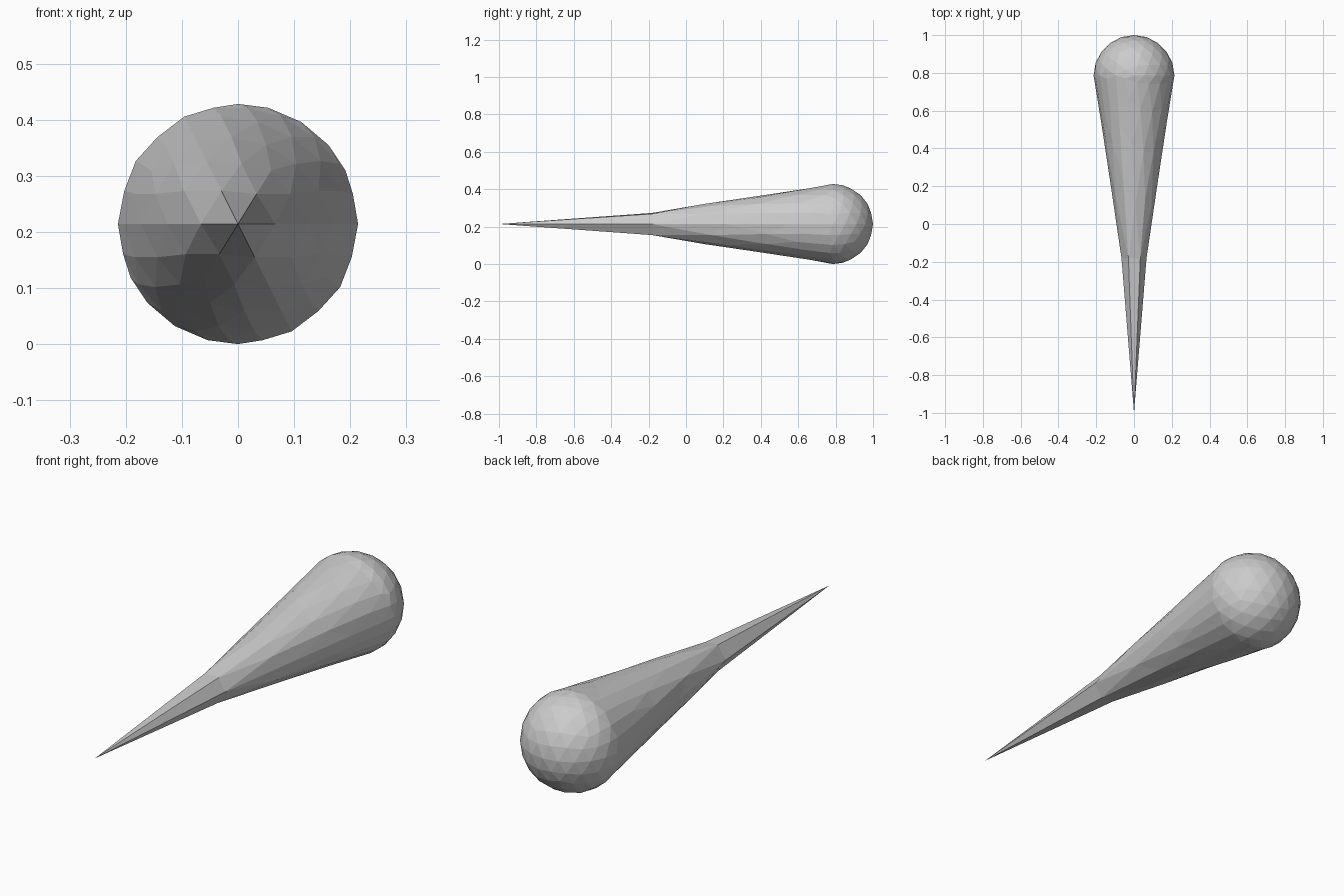
import bpy
from math import hypot

if "Cube" in bpy.data.objects:
    bpy.data.objects.remove(bpy.data.objects["Cube"])

R = 0.214          # radius of the round end
CY = 1.0 - R       # its centre along y

# Taper profile: distance from the axis -> y position on the pointed side
PROFILE = [(0.0, -1.0), (0.058, -0.19), (0.068, -0.18), (0.112, 0.13),
           (0.158, 0.44), (0.19, 0.64), (R, CY)]


def taper_y(r):
    for (r0, y0), (r1, y1) in zip(PROFILE, PROFILE[1:]):
        if r <= r1:
            return y0 + (y1 - y0) * (r - r0) / (r1 - r0)
    return CY


# Low-poly ball, with its front half drawn out into a long spike
bpy.ops.mesh.primitive_ico_sphere_add(subdivisions=3, radius=R)
drop = bpy.context.object
drop.name = "teardrop_body"
for v in drop.data.vertices:
    x, y, z = v.co
    v.co = (x, taper_y(hypot(x, z)) if y < -1e-4 else y + CY, z + R)
